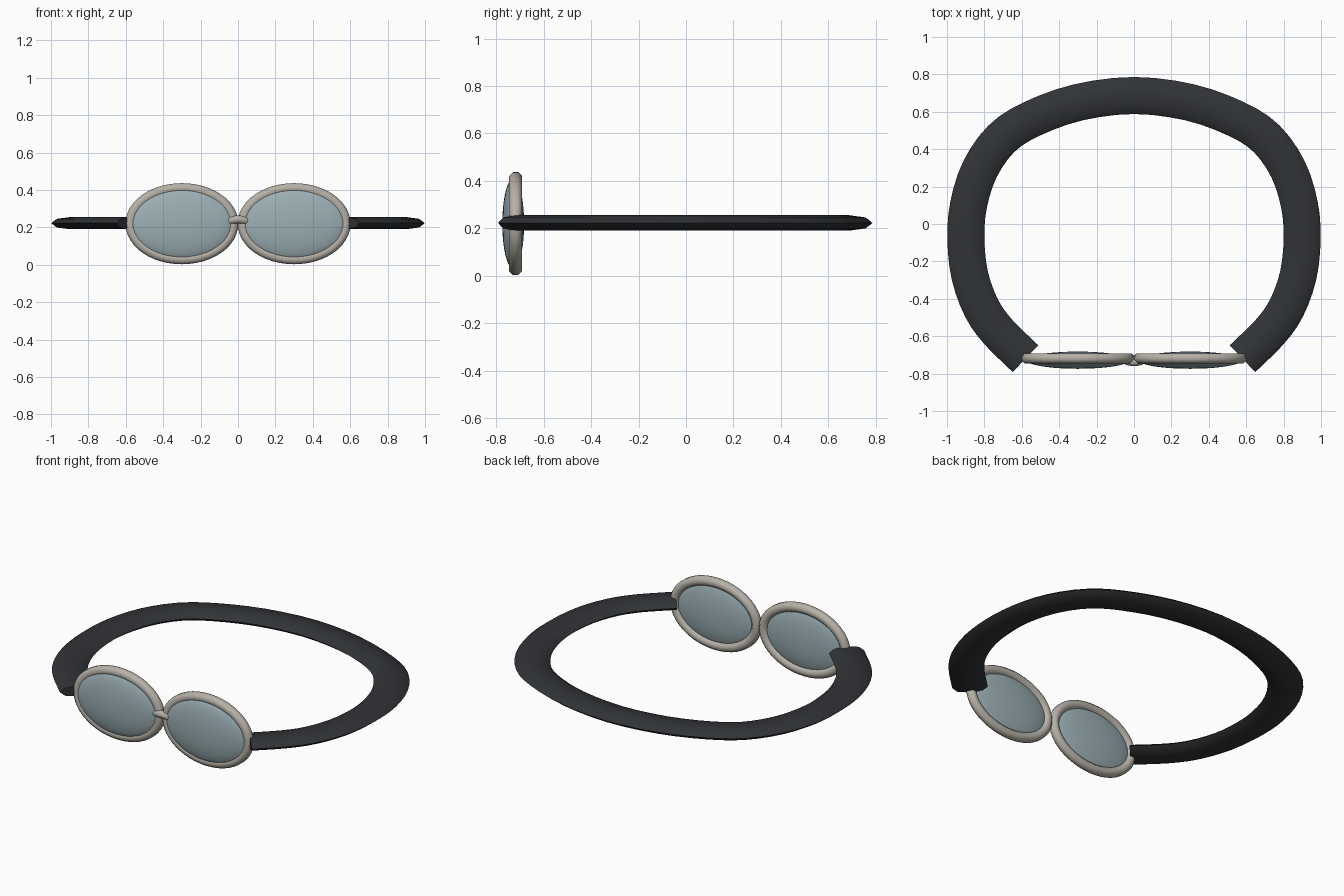
import bpy, math
from mathutils import Vector

if "Cube" in bpy.data.objects:
    bpy.data.objects.remove(bpy.data.objects["Cube"])

ZC = 0.22


def material(name, rgb):
    m = bpy.data.materials.new(name)
    m.diffuse_color = (*rgb, 1)
    m.use_nodes = True
    m.node_tree.nodes["Principled BSDF"].inputs["Base Color"].default_value = m.diffuse_color
    return m


RUBBER = material("dark_rubber", (0.03, 0.033, 0.037))
METAL = material("warm_metal", (0.47, 0.44, 0.39))
GLASS = material("tinted_glass", (0.33, 0.43, 0.46))


def smooth_path(pts, steps):
    # Catmull-Rom through the points
    p = [Vector(q) for q in pts]
    p = [2 * p[0] - p[1]] + p + [2 * p[-1] - p[-2]]
    out = []
    for a, b, c, d in zip(p, p[1:], p[2:], p[3:]):
        for i in range(steps):
            t = i / steps
            out.append(0.5 * (2 * b + (c - a) * t + (2 * a - 5 * b + 4 * c - d) * t * t
                              + (3 * b - a - 3 * c + d) * t ** 3))
    return out + [p[-2]]


def sweep(name, path, up, half_w, half_h, sides, mat, closed=False, phase=0.0):
    # elliptical section swept along a path; half_h is measured along "up"
    n, verts, up = len(path), [], Vector(up)
    for i, c in enumerate(path):
        if closed:
            t = path[(i + 1) % n] - path[i - 1]
        else:
            t = path[min(i + 1, n - 1)] - path[max(i - 1, 0)]
        side = t.cross(up).normalized()
        for k in range(sides):
            a = 2 * math.pi * k / sides + phase
            verts.append(c + side * half_w * math.cos(a) + up * half_h * math.sin(a))
    faces = []
    for i in range(n if closed else n - 1):
        j = (i + 1) % n
        for k in range(sides):
            l = (k + 1) % sides
            faces.append((i * sides + k, i * sides + l, j * sides + l, j * sides + k))
    if not closed:
        faces.append(tuple(range(sides))[::-1])
        faces.append(tuple(range((n - 1) * sides, n * sides)))
    me = bpy.data.meshes.new(name)
    me.from_pydata(verts, [], faces)
    ob = bpy.data.objects.new(name, me)
    bpy.context.collection.objects.link(ob)
    return finish(ob, mat)


def finish(ob, mat):
    bpy.ops.object.select_all(action='DESELECT')
    ob.select_set(True)
    bpy.context.view_layer.objects.active = ob
    # consistent outward normals
    bpy.ops.object.mode_set(mode='EDIT')
    bpy.ops.mesh.select_all(action='SELECT')
    bpy.ops.mesh.normals_make_consistent(inside=False)
    bpy.ops.object.mode_set(mode='OBJECT')
    bpy.ops.object.shade_smooth_by_angle(angle=math.radians(50))
    ob.data.materials.append(mat)
    return ob


# head strap: right half of the centre line, mirrored to the left
half = [(0.58, -0.72), (0.725, -0.578), (0.815, -0.45), (0.878, -0.275), (0.899, -0.08),
        (0.885, 0.1), (0.825, 0.29), (0.71, 0.455), (0.55, 0.56), (0.3, 0.65)]
line = half + [(0, 0.687)] + [(-x, y) for x, y in reversed(half)]
strap_path = smooth_path([(x, y, 0.223) for x, y in line], 3)
sweep("strap", strap_path, (0, 0, 1), 0.099, 0.0325, 8, RUBBER)

for label, sx in (("left", -0.3), ("right", 0.3)):
    # oval rim
    ring = [Vector((sx + 0.275 * math.cos(a), -0.718, ZC + 0.19 * math.sin(a)))
            for a in (2 * math.pi * i / 48 for i in range(48))]
    sweep(label + "_rim", ring, (0, 1, 0), 0.029, 0.029, 8, METAL, True, math.pi / 8)
    # bulging lens
    bpy.ops.mesh.primitive_uv_sphere_add(segments=48, ring_count=20, radius=1,
                                         location=(sx, -0.728, ZC), rotation=(math.pi / 2, 0, 0))
    lens = bpy.context.object
    lens.name = label + "_lens"
    lens.scale = (0.276, 0.19, 0.046)
    finish(lens, GLASS)

# nose bridge
bridge = smooth_path([(-0.055, -0.72, 0.232), (-0.035, -0.732, 0.238), (0, -0.738, 0.243),
                      (0.035, -0.732, 0.238), (0.055, -0.72, 0.232)], 3)
sweep("nose_bridge", bridge, (0, 0, 1), 0.022, 0.022, 10, METAL)
